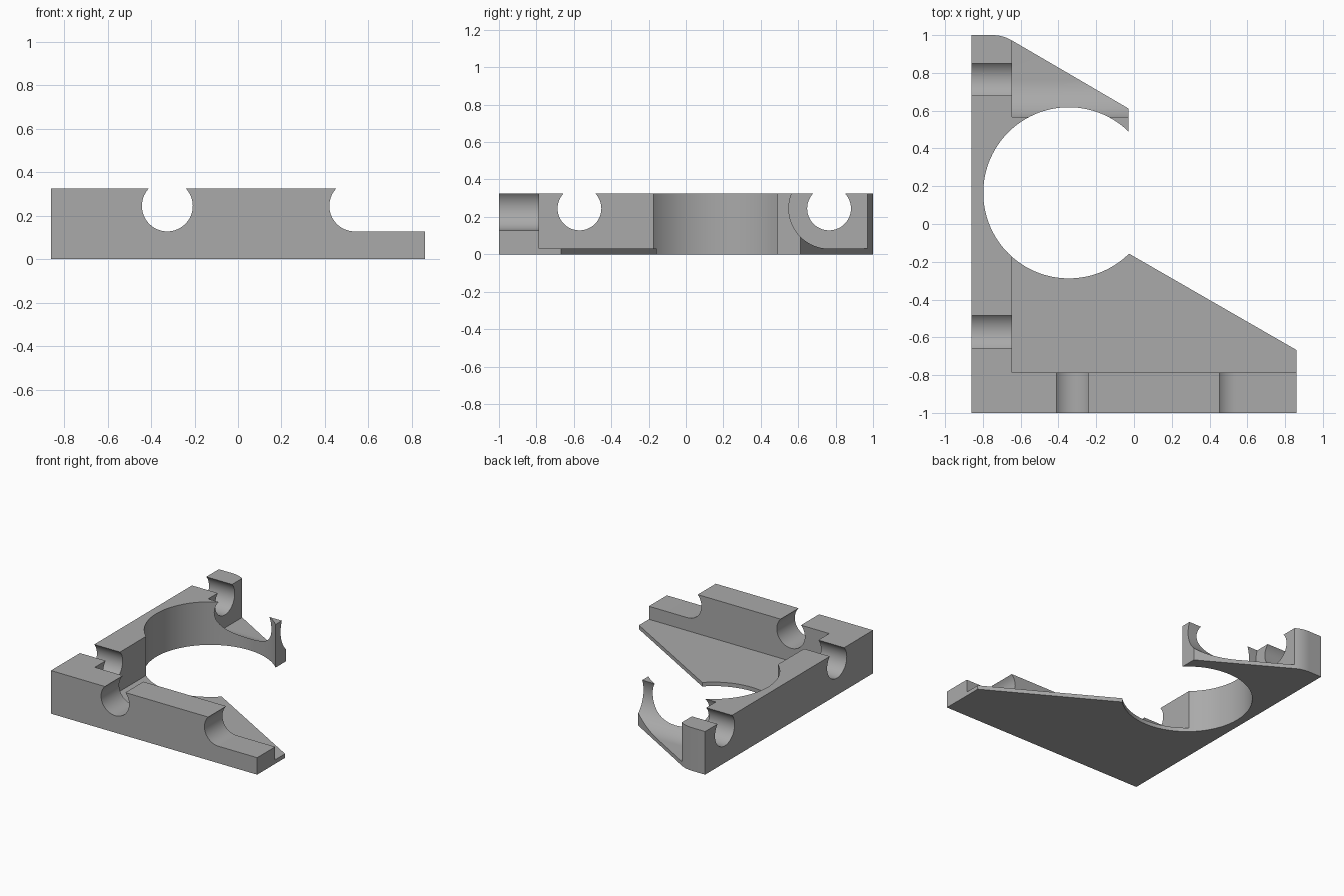
import bpy, bmesh
from math import cos, sin, radians
from mathutils import Vector

if "Cube" in bpy.data.objects:
    bpy.data.objects.remove(bpy.data.objects["Cube"])

grey = bpy.data.materials.new("plain grey")
grey.use_nodes = True
grey.diffuse_color = (0.4, 0.4, 0.4, 1)
grey.node_tree.nodes["Principled BSDF"].inputs["Base Color"].default_value = (0.4, 0.4, 0.4, 1)

HEIGHT, FLOOR, OVER = 0.325, 0.03, 0.5
BORE_Z, BORE_R, POCKET_R = 0.245, 0.117, 0.215
WALL_X, WALL_Y = -0.645, -0.785
LEFT_BORES = (-0.57, 0.765)
CROSS_BORE, STEP_BORE = -0.325, 0.537


def arc(cx, cy, r, start, end, steps=32):
    angles = [radians(start + (end - start) * i / steps) for i in range(steps + 1)]
    return [(cx + r * cos(a), cy + r * sin(a)) for a in angles]


def prism(name, profile, axis, low, high):
    """Extrude a 2D profile along an axis between two positions."""
    place = {"x": lambda u, v: (low, u, v),
             "y": lambda u, v: (u, low, v),
             "z": lambda u, v: (u, v, low)}[axis]
    along = Vector([(high - low) * (axis == a) for a in "xyz"])
    bm = bmesh.new()
    face = bm.faces.new([bm.verts.new(place(*p)) for p in profile])
    top = bmesh.ops.extrude_face_region(bm, geom=[face])["geom"]
    bmesh.ops.translate(bm, vec=along, verts=[g for g in top if isinstance(g, bmesh.types.BMVert)])
    bmesh.ops.recalc_face_normals(bm, faces=bm.faces)
    mesh = bpy.data.meshes.new(name)
    bm.to_mesh(mesh)
    bm.free()
    mesh.materials.append(grey)
    obj = bpy.data.objects.new(name, mesh)
    bpy.context.collection.objects.link(obj)
    return obj


def cut(body, cutter):
    cutter.hide_render = True
    mod = body.modifiers.new(cutter.name, "BOOLEAN")
    mod.operation, mod.solver, mod.object = "DIFFERENCE", "EXACT", cutter
    bpy.context.view_layer.objects.active = body
    bpy.ops.object.modifier_apply(modifier=mod.name)
    bpy.data.objects.remove(cutter)


def rect(u0, v0, u1, v1):
    return [(u0, v0), (u1, v0), (u1, v1), (u0, v1)]


# Bracket plan: long front arm, short back arm and rounded back corner
outline = [(-0.86, -1), (0.86, -1), (0.86, -0.667), (-0.03, -0.155), (-0.34, 0.165),
           (WALL_X, 0.487), (-0.03, 0.487), (-0.03, 0.612)]
outline += arc(-0.75, 0.795, 0.205, 60, 90, 10) + [(-0.86, 1)]
body = prism("clamp_bracket", outline, "z", 0, HEIGHT)

# Large round opening
cut(body, prism("round_opening", arc(-0.345, 0.165, 0.453, 0, 357, 119), "z", -0.2, OVER))

# Recess behind the front wall, leaving a thin floor
cut(body, prism("front_recess", rect(WALL_X, WALL_Y, 1, 0.3), "z", FLOOR, OVER))

# Curved recess in the back arm
bore_y = LEFT_BORES[1]
curve = arc(bore_y, BORE_Z, POCKET_R, 158, 270)
profile = [(curve[0][0], OVER)] + curve + [(1.1, FLOOR), (1.1, OVER)]
cut(body, prism("back_recess", profile, "x", WALL_X, 0.2))


# Open-topped round notches
def notch(center):
    return arc(center, BORE_Z, BORE_R, 0, 354, 59)


for y in LEFT_BORES:
    cut(body, prism("left_wall_notch", notch(y), "x", -1, -0.6))
for y0, y1 in ((-1.1, -0.7), (0.4, 0.7)):
    cut(body, prism("cross_notch", notch(CROSS_BORE), "y", y0, y1))

# Rounded step down at the end of the front wall
curve = arc(STEP_BORE, BORE_Z, BORE_R, 137, 270)
profile = [(curve[0][0], OVER)] + curve + [(1, BORE_Z - BORE_R), (1, OVER)]
cut(body, prism("end_step", profile, "y", -1.1, -0.7))

bpy.ops.object.select_all(action="DESELECT")
body.select_set(True)
bpy.context.view_layer.objects.active = body
bpy.ops.object.shade_smooth_by_angle(angle=radians(20))
